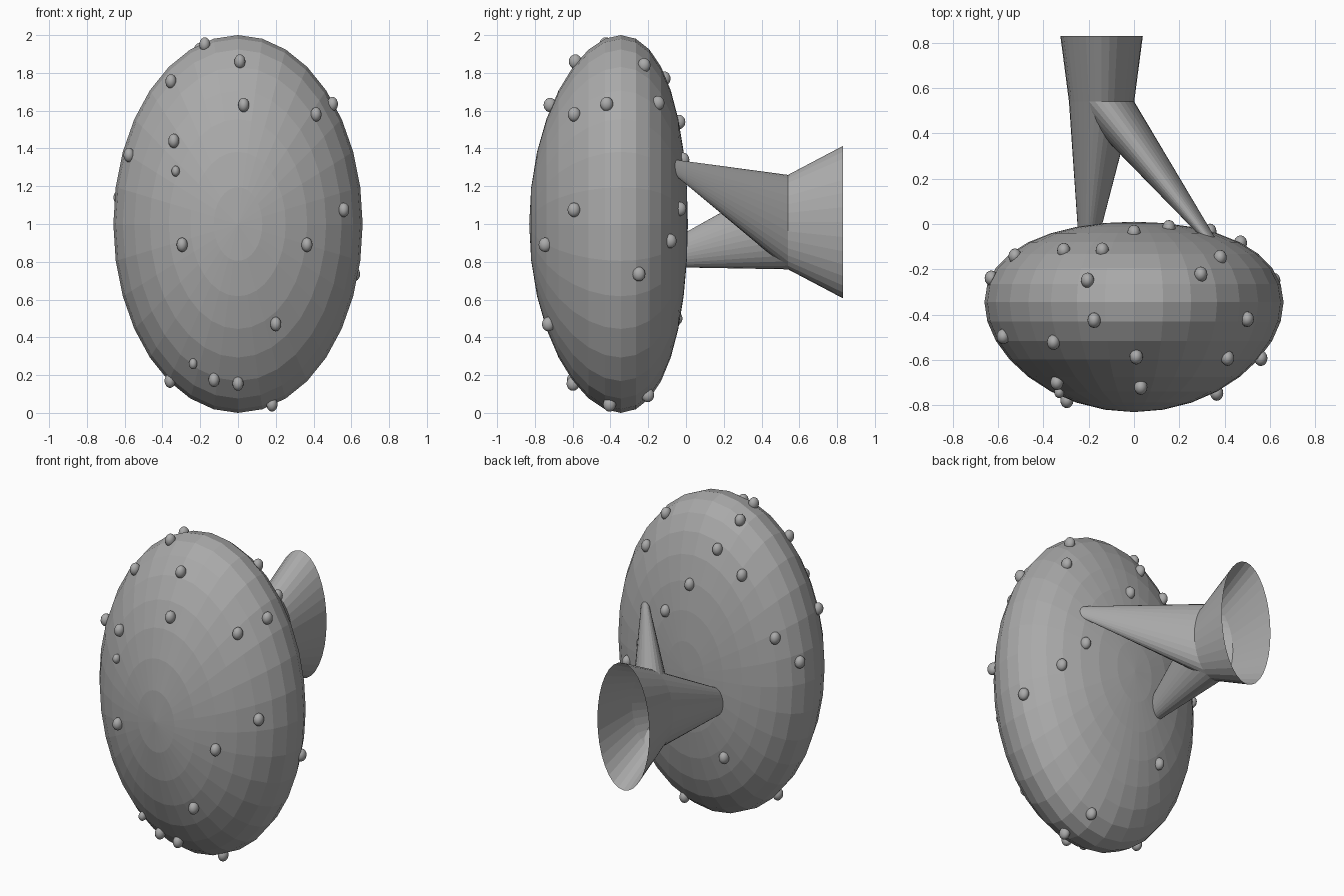
import bpy, bmesh, math

if "Cube" in bpy.data.objects:
    bpy.data.objects.remove(bpy.data.objects["Cube"])

grey = bpy.data.materials.new("mid_grey")
grey.diffuse_color = (0.4, 0.4, 0.4, 1)
grey.use_nodes = True
grey.node_tree.nodes["Principled BSDF"].inputs["Base Color"].default_value = grey.diffuse_color

RX, RY, CY, SHIFT = 0.66, 0.42, -0.41, 0.065   # egg-shaped shell


def shell_y(x, z, side):
    """Depth of the shell surface at (x, z); side is -1 front, 1 back."""
    r2 = (x / RX) ** 2 + (z - 1) ** 2
    s = side * math.sqrt(max(0.0, 1 - r2))
    return CY + RY * s + SHIFT * (1 - s * s)


def finish(name, bm, smooth=False):
    me = bpy.data.meshes.new(name)
    bm.to_mesh(me)
    bm.free()
    me.materials.append(grey)
    for p in me.polygons:
        p.use_smooth = smooth
    ob = bpy.data.objects.new(name, me)
    bpy.context.collection.objects.link(ob)
    return ob


# body: sphere with its poles front and back, widest part pushed backwards
bm = bmesh.new()
bmesh.ops.create_uvsphere(bm, u_segments=32, v_segments=16, radius=1)
for v in bm.verts:
    x, s, z = v.co.x, -v.co.z, v.co.y
    v.co = (x * RX, CY + RY * s + SHIFT * (1 - s * s), 1 + z)
bmesh.ops.recalc_face_normals(bm, faces=bm.faces)
finish("body", bm)


# open tubes between two elliptical rings
def ring(cx, cz, rx, rz, y, n=32):
    pts = []
    for i in range(n):
        a = 2 * math.pi * i / n
        x, z = cx + rx * math.cos(a), cz + rz * math.sin(a)
        pts.append((x, shell_y(x, z, 1) - 0.008 if y is None else y, z))
    return pts


def tube(name, ring_a, ring_b):
    bm = bmesh.new()
    a = [bm.verts.new(p) for p in ring_a]
    b = [bm.verts.new(p) for p in ring_b]
    n = len(a)
    for i in range(n):
        j = (i + 1) % n
        bm.faces.new((a[i], b[i], b[j], a[j]))
    finish(name, bm)


throat = ring(-0.143, 1.01, 0.144, 0.25, 0.54)
tube("horn_bell", throat, ring(-0.143, 1.01, 0.182, 0.403, 0.83))
tube("lower_pipe", ring(-0.195, 0.86, 0.053, 0.09, None), throat)
tube("upper_pipe", ring(0.32, 1.295, 0.04, 0.045, None), throat)

# small bumps scattered over the shell: (x, z) on each side
front = [(.01, 1.86), (.03, 1.63), (-.355, 1.755), (.413, 1.58), (-.34, 1.44),
         (-.33, 1.28), (-.577, 1.365), (-.296, .89), (.365, .89), (.56, 1.075),
         (.20, .47), (-.127, .175), (0, .155), (-.238, .26), (.50, 1.635),
         (-.176, 1.95), (.18, .045), (-.36, .17)]
back = [(0, 1.54), (.154, 1.34), (-.14, 1.77), (-.31, 1.65), (-.205, 1.92),
        (-.525, 1.3), (-.63, 1.14), (.295, 1.84), (.38, 1.64), (.47, .91),
        (.335, 1.08), (.617, .735), (.15, .095), (-.23, .5)]
small = {(-.33, 1.28), (-.238, .26)}
bm = bmesh.new()
for side, spots in ((-1, front), (1, back)):
    for x, z in spots:
        k = 0.75 if (x, z) in small else 1.0
        new = bmesh.ops.create_uvsphere(bm, u_segments=16, v_segments=10, radius=1)
        y = shell_y(x, z, side) + (-0.01 if side < 0 else 0)
        for v in new["verts"]:
            v.co = (x + v.co.x * .029 * k, y + v.co.y * .034 * k,
                    z + v.co.z * .038 * k)
finish("bumps", bm, smooth=True)
